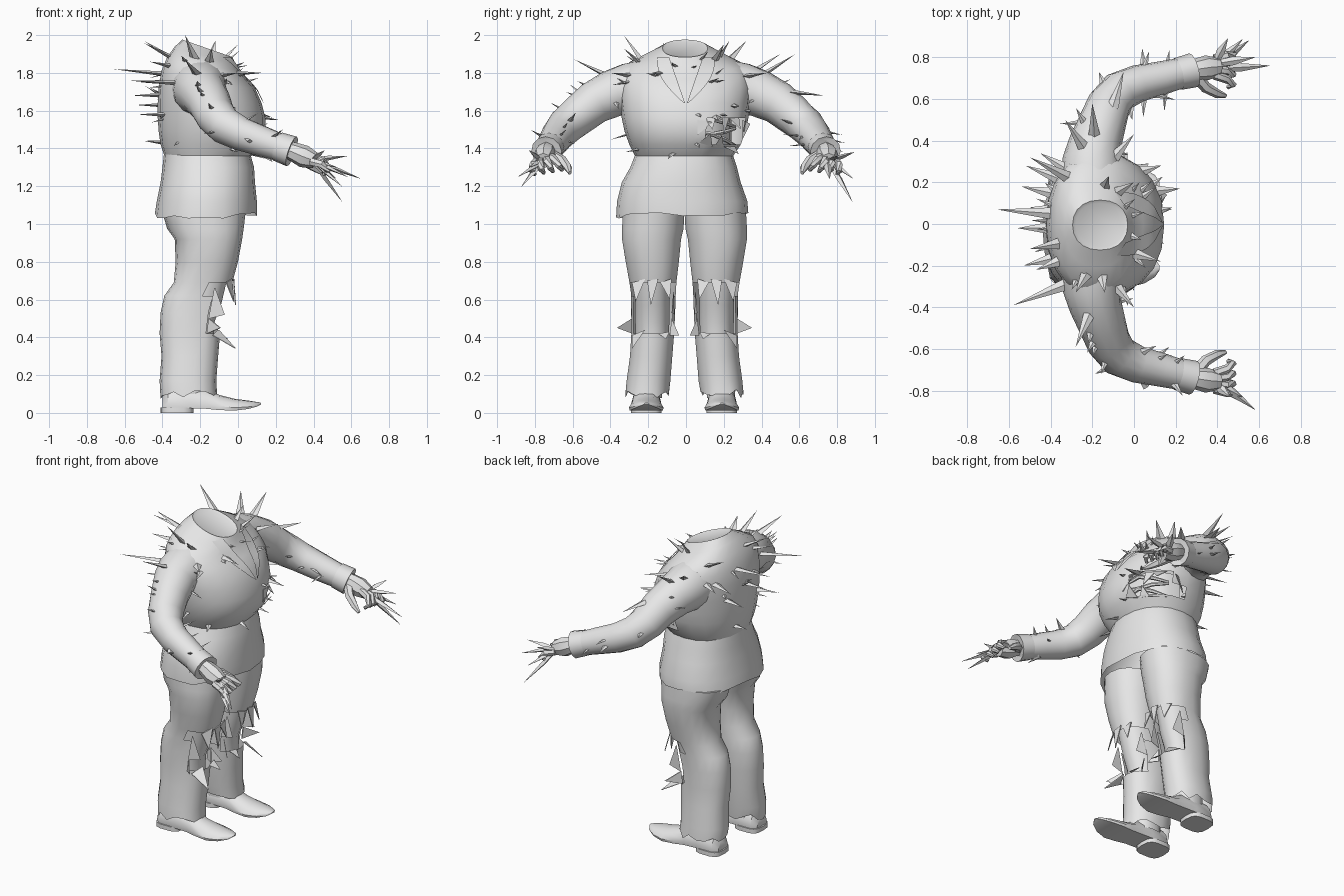
import bpy, bmesh, math, random
from mathutils import Vector as V
from mathutils.bvhtree import BVHTree

random.seed(7)
grey = bpy.data.materials.new("plain_grey")
grey.diffuse_color = (0.8, 0.8, 0.8, 1)


def make(name, verts, faces, smooth=40):
    bm = bmesh.new()
    vs = [bm.verts.new(v) for v in verts]
    for f in faces:
        bm.faces.new([vs[i] for i in f])
    bmesh.ops.delete(bm, geom=[v for v in bm.verts if not v.link_faces], context='VERTS')
    bmesh.ops.recalc_face_normals(bm, faces=bm.faces[:])
    me = bpy.data.meshes.new(name)
    bm.to_mesh(me)
    bm.free()
    me.materials.append(grey)
    ob = bpy.data.objects.new(name, me)
    bpy.context.collection.objects.link(ob)
    if smooth:
        bpy.context.view_layer.objects.active = ob
        ob.select_set(True)
        bpy.ops.object.shade_smooth_by_angle(angle=math.radians(smooth))
        ob.select_set(False)
    return verts, faces


def skin(name, rings, caps=(True, True), skip=None):
    """Bridge equal rings of points; skip(centre) drops faces."""
    n = len(rings[0])
    verts = [V(p) for r in rings for p in r]
    faces = []
    for i in range(len(rings) - 1):
        for j in range(n):
            k = (j + 1) % n
            f = (i * n + j, i * n + k, (i + 1) * n + k, (i + 1) * n + j)
            if not (skip and skip(sum((verts[q] for q in f), V()) / 4)):
                faces.append(f)
    if caps[0]:
        faces.append(tuple(range(n)))
    if caps[1]:
        faces.append(tuple(range((len(rings) - 1) * n, len(rings) * n)))
    return make(name, verts, faces)


def level(z, x0, x1, y0, y1, tilt=0, n=20, rag=0, power=0.9):
    """Rounded horizontal ring spanning the given extents."""
    cx, cy, pts = (x0 + x1) / 2, (y0 + y1) / 2, []
    for j in range(n):
        c, s = math.cos(math.tau * j / n), math.sin(math.tau * j / n)
        c, s = (math.copysign(abs(q) ** power, q) for q in (c, s))
        dx = c * (x1 - x0) / 2
        pts.append((cx + dx, cy + s * (y1 - y0) / 2, z - tilt * dx + random.uniform(-rag, rag)))
    return pts


def tube(name, path, radii, n=12, caps=(True, True), flat=1):
    path, rings = [V(p) for p in path], []
    for i, p in enumerate(path):
        d = (path[min(i + 1, len(path) - 1)] - path[max(i - 1, 0)]).normalized()
        q = d.to_track_quat('Z', 'Y')
        rings.append([p + q @ V((math.cos(math.tau * j / n), flat * math.sin(math.tau * j / n), 0)) * radii[i]
                      for j in range(n)])
    return skin(name, rings, caps)


# jacket upper body with a torn opening at the side of the belly
def belly_tear(c):
    return 1.41 < c.z < 1.57 and 0.08 < c.y < 0.30 and c.x > -0.12

body = [(1.36, -.39, .07, -.27, .25), (1.42, -.41, .12, -.30, .29), (1.49, -.42, .145, -.325, .315),
        (1.56, -.425, .145, -.34, .33), (1.64, -.425, .125, -.35, .34), (1.72, -.42, .09, -.355, .35),
        (1.79, -.405, .045, -.345, .34, .1), (1.845, -.375, .01, -.31, .30, .2),
        (1.89, -.335, -.01, -.21, .20, .3), (1.93, -.295, -.03, -.125, .115, .35)]
rings = [level(*r) for r in body]
rings.append(level(1.922, -.28, -.045, -.11, .10, .35))  # flat neck stump
solid = [skin("jacket_body", rings, (False, True), belly_tear)]
skin("inner_body", [level(z, -.36, .06, -.24, .24) for z in (1.36, 1.45, 1.6)], (False, False),
     lambda c: c.y < .03 or c.x < -.14)
for z, lean in ((1.445, .03), (1.49, -.015), (1.535, .02)):  # exposed ribs
    tube("rib", [(.10, .07, z), (.08, .14, z + lean), (.035, .21, z), (-.05, .26, z - lean)],
         [.008, .013, .012, .008], 6)

# jacket skirt with ragged hem
skin("jacket_skirt", [level(1.045, -.44, .10, -.37, .33, rag=.018), level(1.12, -.43, .10, -.365, .325),
                      level(1.22, -.41, .09, -.34, .29), level(1.30, -.40, .085, -.295, .27),
                      level(1.39, -.39, .06, -.26, .24)], (False, False))

shards = []  # torn cloth triangles
for s in (1, -1):
    side = "left" if s > 0 else "right"
    # sleeves
    path = [(-.20, .25, 1.715), (-.20, .31, 1.71), (-.185, .39, 1.69), (-.15, .49, 1.64), (-.12, .57, 1.575),
            (-.07, .635, 1.52), (.02, .675, 1.475), (.13, .70, 1.437), (.26, .733, 1.392)]
    path = [(x, s * y, z) for x, y, z in path]
    solid.append(tube(side + "_sleeve", path, [.150, .142, .126, .114, .106, .099, .089, .081, .070], 14,
                      (False, True)))
    tube(side + "_cuff", [(.21, s * .720, 1.410), (.285, s * .738, 1.384), (.27, s * .735, 1.389)],
         [.078, .083, .06], 12, (False, True))
    # hand: palm, thumb, curled fingers, long claws
    tube(side + "_palm", [(.26, s * .735, 1.395), (.30, s * .742, 1.38), (.35, s * .75, 1.357),
                          (.41, s * .755, 1.335)], [.045, .052, .06, .042], 8)
    tube(side + "_thumb", [(.30, s * .71, 1.365), (.345, s * .655, 1.335), (.40, s * .625, 1.30),
                           (.44, s * .615, 1.27)], [.03, .027, .022, .01], 6)
    for i in range(4):
        b = V((.385, s * (.715 + .026 * i), 1.355 - .008 * i))
        k1 = b + V((.06, s * (.012 * i - .02), -.015))
        k2 = k1 + V((.03, s * (.01 * i - .025), -.035))
        tube(side + "_finger", [b, k1, k2, k2 + V((-.025, -.015 * s, -.02))], [.022, .021, .018, .010], 6)
    tips = ([(.65, .76, 1.24), (.55, .88, 1.12), (.52, .885, 1.24), (.58, .80, 1.36), (.45, .89, 1.38)] if s > 0 else
            [(.58, .89, 1.25), (.55, .87, 1.20), (.52, .83, 1.30), (.46, .83, 1.39)])
    for i, (x, y, z) in enumerate(tips):
        tip, b = V((x, s * y, z)), V((.39, s * (.745 + .008 * i), 1.34))
        tube(side + "_claw", [b, b.lerp(tip, .45), tip], [.014, .021, .001], 4, flat=.6)

    # trousers with open torn knees
    o = -.008 * (1 - s)
    legs = [(.10, -.41, -.11, .075, .305, .028), (.17, -.415, -.115, .065, .300, 0),
            (.30, -.405, -.105, .055, .282, 0), (.42, -.415, -.095, .045, .275, 0),
            (.53, -.41, -.08, .04, .275, 0), (.62, -.39, -.055, .037, .275, 0),
            (.69, -.34, -.03, .033, .285, 0), (.80, -.33, .0, .02, .305, 0),
            (.92, -.335, .022, .008, .325, 0), (.975, -.375, .03, -.005, .325, 0), (1.06, -.40, .04, -.01, .32, 0)]
    rings = [level(z, a, b, *sorted((s * c + o, s * d + o)), n=18, rag=g) for z, a, b, c, d, g in legs]

    def knee_tear(c):
        return .42 < c.z < .69 and c.x > -.16
    skin(side + "_trouser", rings, (False, True), knee_tear)
    skin(side + "_shin", [level(z, a, b, *sorted((s * c + o, s * d + o)), n=14) for z, a, b, c, d in (
        (.36, -.36, -.13, .075, .25), (.48, -.36, -.125, .07, .255),
        (.57, -.34, -.09, .07, .255), (.74, -.31, -.05, .07, .265))], (False, False), lambda c: c.x < -.24)
    skin(side + "_ankle", [level(z, -.35, -.17, *sorted((s * .11 + o, s * .26 + o)), n=14) for z in (.08, .17)],
         (False, False))
    for t in (((-.04, .06, .71), (-.03, .12, .69), (-.02, .07, .60)),
              ((-.02, .13, .71), (-.02, .19, .70), (-.01, .17, .57)),
              ((-.03, .20, .71), (-.06, .27, .69), (-.02, .25, .59)),
              ((-.11, .05, .66), (-.15, .045, .52), (-.08, .06, .53)),
              ((-.12, .275, .66), (-.15, .275, .50), (-.07, .27, .52)),
              ((-.15, .27, .50), (-.16, .27, .42), (-.09, .35, .45)),
              ((-.14, .06, .50), (-.13, .07, .41), (-.09, .02, .41)),
              ((-.10, .20, .44), (-.13, .27, .41), (-.01, .27, .34)),
              ((-.11, .07, .43), (-.10, .13, .42), (-.05, .09, .39))):
        shards.append([V((x, s * y + o, z)) for x, y, z in t])

    # shoes: upper, then heel block
    cy = s * .20 - .01
    prof = [(-.40, .05, .02, .09), (-.37, .075, .02, .14), (-.26, .078, .025, .15), (-.17, .078, .022, .135),
            (-.10, .085, .015, .095), (-.02, .092, .012, .075), (.05, .075, .02, .066), (.10, .045, .033, .058),
            (.122, .012, .045, .053)]
    rings = []
    for x, w, lo, hi in prof:
        h = hi - lo
        rings.append([(x, cy + w * u, lo + h * t) for u, t in (
            (-.95, 0), (.95, 0), (1, .25), (.85, .6), (.45, .93), (0, 1), (-.45, .93), (-.85, .6), (-1, .25))])
    skin(side + "_shoe", rings)
    skin(side + "_heel", [level(z, -.41, -.235, cy - .082, cy + .082, n=14, power=.6) for z in (0, .028)])

# torn strips around the belly opening
for t in (((.11, .09, 1.57), (.09, .16, 1.57), (.16, .14, 1.50)), ((.04, .22, 1.57), (-.02, .28, 1.57), (.07, .29, 1.50)),
          ((.12, .07, 1.43), (.09, .14, 1.41), (.15, .13, 1.48)), ((.05, .20, 1.41), (-.03, .26, 1.41), (.06, .28, 1.37)),
          ((-.10, .30, 1.55), (-.12, .30, 1.45), (-.03, .34, 1.53)), ((.14, .06, 1.55), (.14, .06, 1.47), (.13, .14, 1.54)),
          ((.07, .19, 1.57), (.03, .23, 1.57), (.10, .20, 1.47)), ((.08, .15, 1.41), (.05, .20, 1.41), (.10, .19, 1.47))):
    shards.append([V(p) for p in t])
verts, faces = [], []
for a, b, c in shards:
    k = len(verts)
    back = V((-.006, 0, 0))
    verts += [a, b, c, a + back, b + back, c + back]
    faces += [(k, k + 1, k + 2), (k + 5, k + 4, k + 3), (k, k + 3, k + 4, k + 1),
              (k + 1, k + 4, k + 5, k + 2), (k + 2, k + 5, k + 3, k)]
make("torn_cloth", verts, faces, 0)

# surface lookup of the jacket and sleeves
verts, faces = [], []
for vs, fs in solid:
    faces += [[i + len(verts) for i in f] for f in fs]
    verts += vs
surface = BVHTree.FromPolygons(verts, faces)

# lapels laid on the chest
for s in (1, -1):
    strip = []
    for i in range(8):
        t = i / 7
        z = 1.885 - .245 * t
        for y in (.085 * (1 - t) + .005, .085 * (1 - t) + .012 + .075 * math.sin(math.pi * (.25 + .75 * t))):
            hit = surface.ray_cast(V((1, s * y, z)), V((-1, 0, 0)))[0]
            strip.append(hit + V((.012, 0, 0)))
    make("lapel", strip, [(2 * i, 2 * i + 1, 2 * i + 3, 2 * i + 2) for i in range(7)])

# spikes: long ones by tip position, short ones scattered
spikes = []
for t in ((-.66, .07, 1.82), (-.58, -.39, 1.76), (-.50, .32, 1.97), (-.28, -.59, 1.87), (-.50, -.12, 1.96),
          (-.28, -.33, 2.0), (-.33, .50, 1.90), (-.56, -.02, 1.68), (-.54, .18, 1.63), (-.53, -.20, 1.58),
          (-.50, .08, 1.44), (-.14, -.33, 1.93), (-.12, .23, 1.97), (.0, .20, 1.95), (.13, -.18, 1.80),
          (.22, .17, 1.55), (.13, .28, 1.62), (-.20, .58, 1.90), (.0, .43, 1.80), (0, -.40, 1.80),
          (-.45, .34, 1.76), (-.52, .28, 1.75), (-.05, .73, 1.68), (-.47, -.22, 1.86)):
    t = V(t)
    spikes.append((surface.find_nearest(t.lerp(V((-.17, t.y * .5, min(t.z, 1.78))), .45))[0], t, .03))
targets = [(-.15, 0, 1.45 + .03 * i) for i in range(15)] * 2
for s in (1, -1):
    targets += [(x, s * y, z) for x, y, z in ((-.18, .39, 1.69), (-.15, .49, 1.64), (-.11, .58, 1.565),
                (-.04, .65, 1.50), (.05, .685, 1.463), (.15, .705, 1.43))] * 2
for c in targets:
    a = random.uniform(0, math.tau)
    on_arm = abs(c[1]) > 0
    d = V((math.cos(a), math.sin(a), random.uniform(-.5, .7))).normalized()
    far = .3 if on_arm else 1.2
    hit = surface.ray_cast(V(c) + d * far, -d)[0]
    if hit and hit.z < 1.88:
        spikes.append((hit, hit + d * random.uniform(.045, .09), random.uniform(.013, .022)))
verts, faces = [], []
for base, tip, r in spikes:
    d = (tip - base).normalized()
    q, k = d.to_track_quat('Z', 'Y'), len(verts)
    verts += [base - d * .02 + q @ V((x * r, y * r, 0)) for x, y in ((1, 0), (0, .45), (-1, 0), (0, -.45))] + [tip]
    faces += [(k + i, k + (i + 1) % 4, k + 4) for i in range(4)] + [(k + 3, k + 2, k + 1, k)]
make("spikes", verts, faces, 0)
